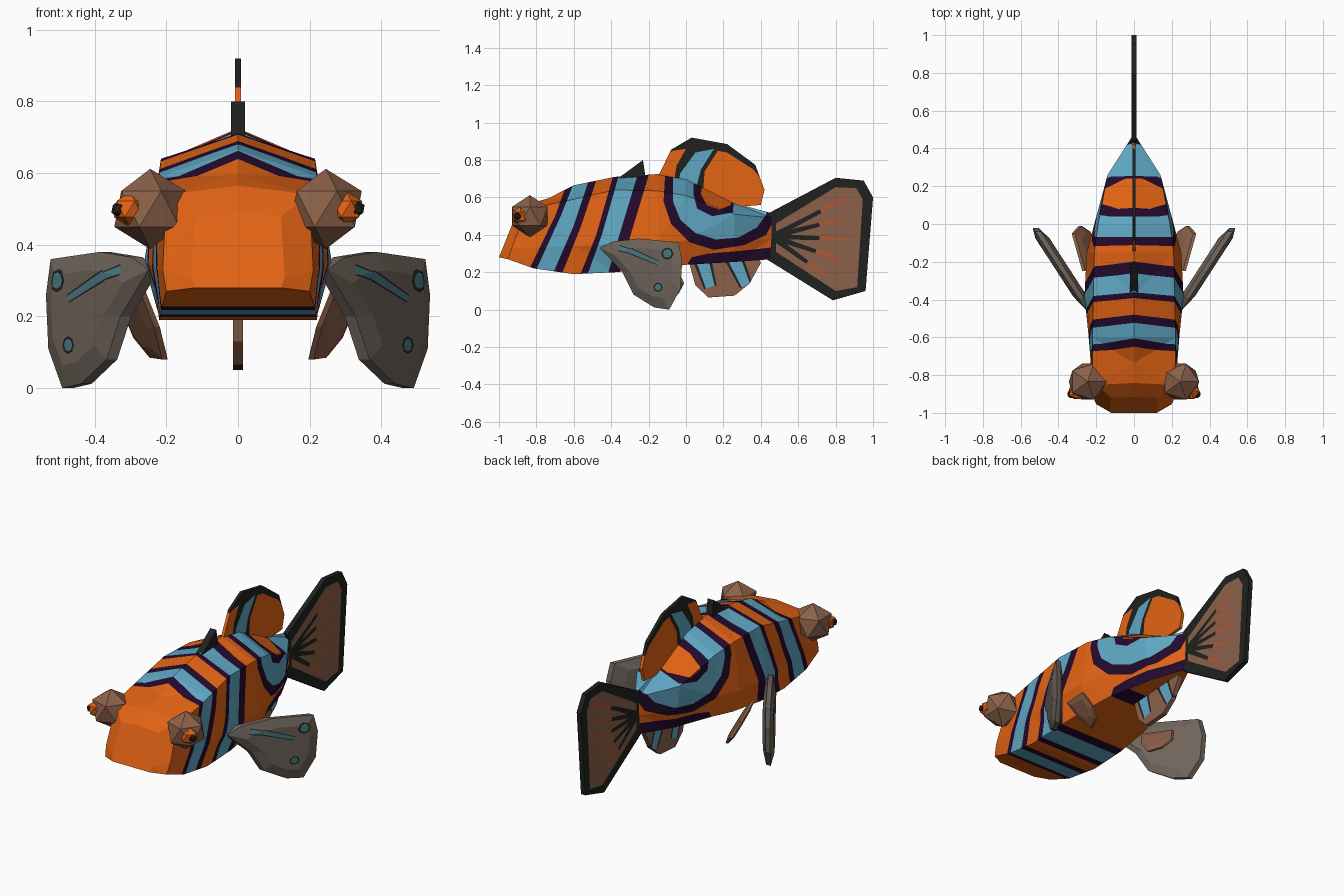
import bpy, bmesh, math
from mathutils import Vector, Matrix

if "Cube" in bpy.data.objects:
    bpy.data.objects.remove(bpy.data.objects["Cube"])

COLOURS = {
    "orange": (0.77, 0.125, 0.007), "sky blue": (0.115, 0.39, 0.55),
    "dark purple": (0.017, 0.003, 0.026), "black": (0.014, 0.016, 0.014),
    "brown": (0.26, 0.12, 0.067), "grey brown": (0.16, 0.128, 0.105),
    "teal": (0.07, 0.2, 0.23), "ray red": (0.5, 0.09, 0.03),
}
NAMES = list(COLOURS)
MATERIALS = []
for label, rgb in COLOURS.items():
    mat = bpy.data.materials.new(label)
    mat.use_nodes = True
    mat.diffuse_color = (*rgb, 1)
    shader = next(n for n in mat.node_tree.nodes if n.type == "BSDF_PRINCIPLED")
    shader.inputs["Base Color"].default_value = (*rgb, 1)
    shader.inputs["Roughness"].default_value = 0.8
    MATERIALS.append(mat)


def finish(name, bm):
    mesh = bpy.data.meshes.new(name)
    bm.to_mesh(mesh)
    bm.free()
    for mat in MATERIALS:
        mesh.materials.append(mat)
    obj = bpy.data.objects.new(name, mesh)
    bpy.context.collection.objects.link(obj)
    return obj


def loft(rings, colour):
    """Join equal rings of points into a closed, triangulated solid."""
    bm = bmesh.new()
    rows = [[bm.verts.new(p) for p in ring] for ring in rings]
    count = len(rows[0])
    for a, b in zip(rows, rows[1:]):
        for i in range(count):
            j = (i + 1) % count
            bm.faces.new((a[i], a[j], b[j], b[i]))
    bm.faces.new(rows[0])
    bm.faces.new(rows[-1])
    bmesh.ops.recalc_face_normals(bm, faces=bm.faces)
    bmesh.ops.triangulate(bm, faces=bm.faces)
    for face in bm.faces:
        face.material_index = NAMES.index(colour)
    return bm


def plate(outline, thick, colour, lean=lambda y, z: 0, side=1, puff=None):
    """Fin drawn in the side plane; puff insets the flat of each face."""
    cy = sum(p[0] for p in outline) / len(outline)
    cz = sum(p[1] for p in outline) / len(outline)
    layers = [(1, -thick / 2), (1, thick / 2)]
    if puff:
        layers = [(puff, -thick / 2), (1, -thick / 5), (1, thick / 5), (puff, thick / 2)]
    rings = []
    for scale, offset in layers:
        pts = [(cy + (y - cy) * scale, cz + (z - cz) * scale) for y, z in outline]
        rings.append([(side * (lean(y, z) + offset), y, z) for y, z in pts])
    return loft(rings, colour)


def inside(y, z, poly):
    hit = False
    for (y1, z1), (y2, z2) in zip(poly, poly[1:] + poly[:1]):
        if (z1 > z) != (z2 > z) and y < (y2 - y1) * (z - z1) / (z2 - z1) + y1:
            hit = not hit
    return hit


def paint(bm, colour, poly, only=lambda f: True):
    """Cut a side-plane polygon into the mesh and colour the faces inside it."""
    for (y1, z1), (y2, z2) in zip(poly, poly[1:] + poly[:1]):
        near = []
        for f in bm.faces:
            ys = [v.co.y for v in f.verts]
            zs = [v.co.z for v in f.verts]
            if (min(ys) <= max(y1, y2) and max(ys) >= min(y1, y2)
                    and min(zs) <= max(z1, z2) and max(zs) >= min(z1, z2) and only(f)):
                near.append(f)
        geom = set(near)
        for f in near:
            geom.update(f.edges)
            geom.update(f.verts)
        if near:
            bmesh.ops.bisect_plane(bm, geom=list(geom), dist=0.00001,
                                   plane_co=(0, y1, z1), plane_no=(0, z2 - z1, y1 - y2))
    bm.normal_update()
    for f in bm.faces:
        c = f.calc_center_median()
        if only(f) and inside(c.y, c.z, poly):
            f.material_index = NAMES.index(colour)


def stroke(a, b, width):
    """Thin tapered quad between two points."""
    a, b = Vector(a), Vector(b)
    n = (b - a).orthogonal().normalized() * width / 2
    return [tuple(p) for p in (a + n, b + n * 0.7, b - n * 0.7, a - n)]


def dot(y, z, r):
    return [(y + r * math.cos(k * math.pi / 4), z + r * math.sin(k * math.pi / 4)) for k in range(8)]


# Body: y, slant, bottom x z, middle x z, shoulder x z, ridge z
stations = [
    (-1, .4, .12, .28, .13, .31, .12, .48, .49),
    (-.95, .38, .2, .27, .21, .33, .2, .54, .565),
    (-.8, .2, .215, .22, .225, .33, .22, .56, .595),
    (-.6, 0, .22, .19, .24, .34, .22, .59, .665),
    (-.38, 0, .22, .2, .262, .35, .215, .64, .71),
    (-.15, 0, .2, .22, .25, .36, .21, .635, .725),
    (0, 0, .17, .24, .21, .37, .19, .61, .7),
    (.26, 0, .1, .255, .13, .37, .14, .51, .57),
    (.46, 0, .01, .27, .012, .38, .012, .49, .515),
]
rings = []
for y, slant, xb, zb, xm, zm, xs, zs, zt in stations:
    half = [(xb, zb), (xm, zm), (xs, zs)]
    ring = half + [(0, zt)] + [(-x, z) for x, z in reversed(half)]
    rings.append([(x, y + slant * (z - .28), z) for x, z in ring])
body = loft(rings, "orange")

# Front bands
paint(body, "dark purple", [(-.61, .75), (-.7, .5), (-.87, .15), (-.68, .15), (-.56, .45), (-.46, .75)])
paint(body, "sky blue", [(-.57, .75), (-.67, .5), (-.83, .15), (-.73, .15), (-.6, .45), (-.5, .75)])
paint(body, "dark purple", [(-.38, .75), (-.48, .4), (-.58, .15), (-.37, .15), (-.29, .42), (-.19, .75)])
paint(body, "sky blue", [(-.35, .75), (-.45, .4), (-.54, .15), (-.43, .15), (-.35, .42), (-.25, .75)])
# Rear hooked band
paint(body, "dark purple", [(-.11, .75), (-.12, .58), (-.08, .46), (.02, .36), (.15, .32),
                            (.31, .345), (.43, .4), (.48, .5), (.48, .75)])
paint(body, "sky blue", [(-.07, .75), (-.07, .58), (-.03, .48), (.05, .41), (.16, .375),
                         (.28, .385), (.38, .44), (.43, .51), (.43, .75)])
paint(body, "dark purple", [(.04, .75), (.04, .62), (.06, .54), (.14, .5), (.25, .52), (.27, .75)])
paint(body, "orange", [(.1, .75), (.08, .62), (.11, .56), (.18, .535), (.24, .56), (.25, .75)])
# Belly patch, open to the rear underneath
paint(body, "dark purple", [(-.02, .2), (.03, .28), (.12, .3), (.3, .315), (.48, .335), (.48, .2)])
paint(body, "orange", [(.12, .2), (.12, .3), (.44, .3), (.44, .2)], lambda f: f.normal.z < -.8)
finish("body", body)

# Dorsal fin with dark border
fin = plate([(-.15, .71), (-.08, .855), (.03, .92), (.22, .885), (.37, .775), (.42, .64),
             (.4, .56), (.28, .55), (.15, .58), (0, .66)], .018, "black")
paint(fin, "orange", [(-.18, .68), (-.12, .82), (-.07, .85), (0, .86), (-.05, .77), (-.08, .6)])
paint(fin, "sky blue", [(-.06, .6), (-.03, .73), (.05, .84), (.15, .86), (.08, .75), (.04, .6)])
paint(fin, "orange", [(.08, .5), (.1, .74), (.17, .85), (.22, .84), (.36, .75), (.44, .65), (.44, .5)])
finish("dorsal_fin", fin)

# Small front dorsal spine
finish("dorsal_spine", plate([(-.38, .69), (-.23, .8), (-.215, .7)], .04, "black"))

# Tail fin with border and rays
tail = plate([(.44, .515), (.8, .705), (.95, .69), (1, .6), (.96, .1), (.785, .05), (.43, .27)],
             .028, "black")
paint(tail, "brown", [(.48, .46), (.8, .655), (.91, .65), (.945, .59), (.915, .12), (.8, .1), (.48, .31)])
hub = (.46, .39)
for tip in [(.86, .6), (.85, .49), (.85, .38), (.82, .27), (.75, .18)]:
    middle = Vector(hub).lerp(Vector(tip), .65)
    paint(tail, "black", stroke(hub, middle, .03))
    paint(tail, "ray red", stroke(middle, tip, .018))
finish("tail_fin", tail)

# Anal fin with two bands
anal = plate([(.03, .3), (.02, .24), (.05, .13), (.12, .065), (.26, .075), (.34, .14),
              (.4, .25), (.38, .3)], .028, "brown")
for a, b in [((.08, .29), (.13, .12)), ((.25, .29), (.32, .13))]:
    paint(anal, "black", stroke(a, b, .1))
    paint(anal, "sky blue", stroke(a, b, .07))
finish("anal_fin", anal)

# Paired parts
for side, word in ((1, "left"), (-1, "right")):
    outer = lambda f: f.normal.x * side > .2
    pectoral = plate([(-.46, .33), (-.39, .365), (-.25, .38), (-.04, .36), (-.02, .26), (-.03, .11),
                      (-.09, 0), (-.17, .012), (-.28, .08), (-.34, .2)], .075, "grey brown",
                     lambda y, z: .235 + .65 * (y + .46), side, .7)
    for a, b in [((-.36, .33), (-.29, .31)), ((-.3, .315), (-.15, .25))]:
        paint(pectoral, "black", stroke(a, b, .035), outer)
        paint(pectoral, "teal", stroke(a, b, .024), outer)
    for y, z, r in [(-.1, .3, .033), (-.15, .12, .025)]:
        paint(pectoral, "black", dot(y, z, r), outer)
        paint(pectoral, "teal", dot(y, z, r * .7), outer)
    finish(word + "_pectoral_fin", pectoral)

    pelvic = plate([(-.25, .27), (-.05, .23), (-.01, .14), (-.04, .085), (-.12, .08), (-.2, .17)],
                   .04, "brown", lambda y, z: .21 + .4 * (y + .24) + .6 * (z - .17), side, .6)
    finish(word + "_pelvic_fin", pelvic)

    # Eye: faceted socket, iris and pupil
    for part, colour, radius, spot in [("eye_socket", "brown", .112, (.245, -.835, .5)),
                                       ("iris", "orange", .05, (.302, -.885, .5)),
                                       ("pupil", "black", .024, (.332, -.9, .5))]:
        bm = bmesh.new()
        place = Matrix.Translation((side * spot[0], spot[1], spot[2]))
        bmesh.ops.create_icosphere(bm, subdivisions=1, radius=radius, matrix=place)
        for f in bm.faces:
            f.material_index = NAMES.index(colour)
        finish(word + "_" + part, bm)
